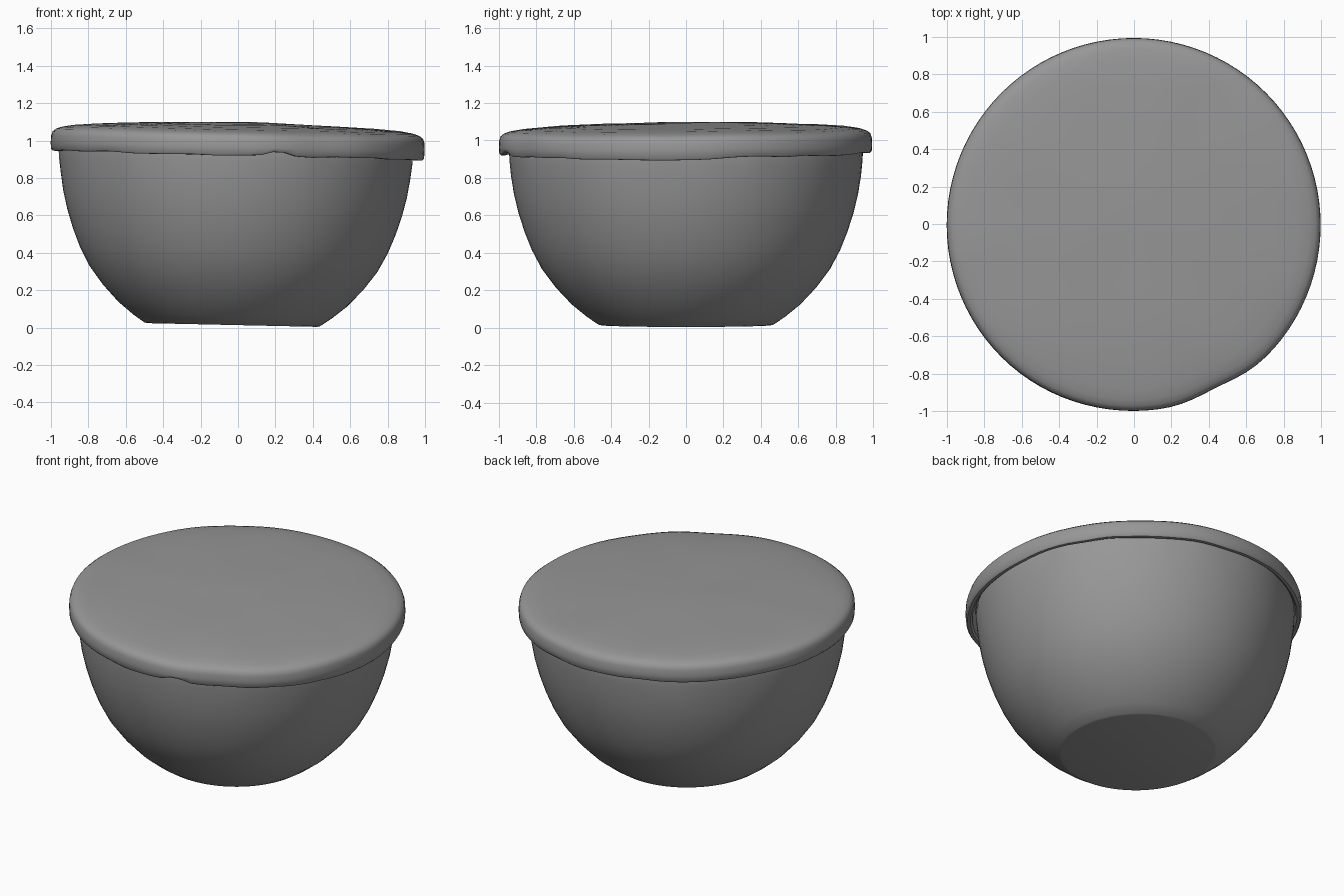
import bpy, math
from mathutils import Matrix, Vector, noise

cube = bpy.data.objects.get("Cube")
if cube:
    bpy.data.objects.remove(cube, do_unlink=True)

SEGMENTS = 96

grey = bpy.data.materials.new("plain_grey")
grey.use_nodes = True
colour = (0.31, 0.31, 0.31, 1)
grey.diffuse_color = colour
grey.node_tree.nodes["Principled BSDF"].inputs["Base Color"].default_value = colour


def lathe(name, profile, shape, matrix):
    """Spin a closed-ended (radius, height) profile, then adjust each point."""
    verts, faces, rings = [], [], []
    for r, z in profile:
        if r == 0:
            rings.append([len(verts)] * SEGMENTS)
            verts.append(Vector((0, 0, z)))
            continue
        rings.append(list(range(len(verts), len(verts) + SEGMENTS)))
        for i in range(SEGMENTS):
            a = math.tau * i / SEGMENTS
            verts.append(Vector((r * math.cos(a), r * math.sin(a), z)))
    for low, high in zip(rings, rings[1:]):
        for i in range(SEGMENTS):
            j = (i + 1) % SEGMENTS
            quad = (low[i], low[j], high[j], high[i])
            faces.append(tuple(dict.fromkeys(quad)))
    mesh = bpy.data.meshes.new(name)
    mesh.from_pydata([matrix @ shape(v) for v in verts], [], faces)
    mesh.materials.append(grey)
    mesh.update()
    obj = bpy.data.objects.new(name, mesh)
    bpy.context.collection.objects.link(obj)
    bpy.ops.object.select_all(action="DESELECT")
    obj.select_set(True)
    bpy.context.view_layer.objects.active = obj
    bpy.ops.object.shade_smooth_by_angle(angle=math.radians(40))
    return obj


def bump(a, centre, width):
    """Smooth bump around an angle given in degrees."""
    d = (a - math.radians(centre) + math.pi) % math.tau - math.pi
    return math.exp(-(d / math.radians(width)) ** 2)


def shape_bowl(v):
    # Faint vertical fluting just under the rim
    a = math.atan2(v.y, v.x)
    near_rim = max(0, (v.z - 0.8) / 0.13)
    ripple = 0.006 * near_rim * noise.noise(Vector((9 * v.x, 9 * v.y, 0)))
    s = 1 + ripple
    return Vector((v.x * s, v.y * s, v.z))


def shape_lid(v):
    # Handmade unevenness, with a pinch and a lifted lip at the front
    a = math.atan2(v.y, v.x)
    r = math.hypot(v.x, v.y)
    s = 1 - 0.022 * bump(a, -63, 10) * (r > 0.8) - 0.006 * bump(a, -90, 30)
    lift = 0.006 * noise.noise(Vector((2.5 * v.x, 2.5 * v.y, 3)))
    if v.z < 0.95:
        lift += 0.03 * bump(a, -77, 4) - 0.012 * bump(a, -5, 20)
        lift += 0.008 * noise.noise(Vector((5 * v.x, 5 * v.y, 8)))
    return Vector((v.x * s, v.y * s, v.z + lift))


tilt = Matrix.Rotation(math.radians(1.25), 4, "Y")

# Bowl: flat foot, rounded wall, open rim and hollow inside
bowl_profile = [(0, 0), (0.455, 0), (0.47, 0.004), (0.53, 0.045), (0.61, 0.11),
                (0.695, 0.2), (0.77, 0.3), (0.823, 0.4), (0.863, 0.5),
                (0.895, 0.6), (0.919, 0.7), (0.935, 0.8), (0.943, 0.87),
                (0.947, 0.93), (0.943, 0.965), (0.9, 0.965), (0.88, 0.8),
                (0.78, 0.42), (0.64, 0.2), (0.46, 0.07), (0, 0.05)]
lathe("bowl", bowl_profile, shape_bowl,
      Matrix.Translation((-0.031, 0, 0.014)) @ tilt)

# Lid: thin skirt over the rim, rounded shoulder, gently domed top
lid_profile = [(0, 1.0), (0.94, 0.99), (0.955, 0.97), (0.96, 0.935), (0.972, 0.925),
               (0.99, 0.926), (0.998, 0.935), (1.0, 0.97), (0.998, 1.005),
               (0.99, 1.028), (0.972, 1.042), (0.94, 1.053), (0.88, 1.063),
               (0.75, 1.073), (0.55, 1.083), (0.35, 1.089), (0.18, 1.093), (0, 1.094)]
lathe("lid", lid_profile, shape_lid,
      Matrix.Translation((-0.023, 0.003, 0.003)) @ tilt
      @ Matrix.Rotation(math.radians(0.5), 4, "X"))
